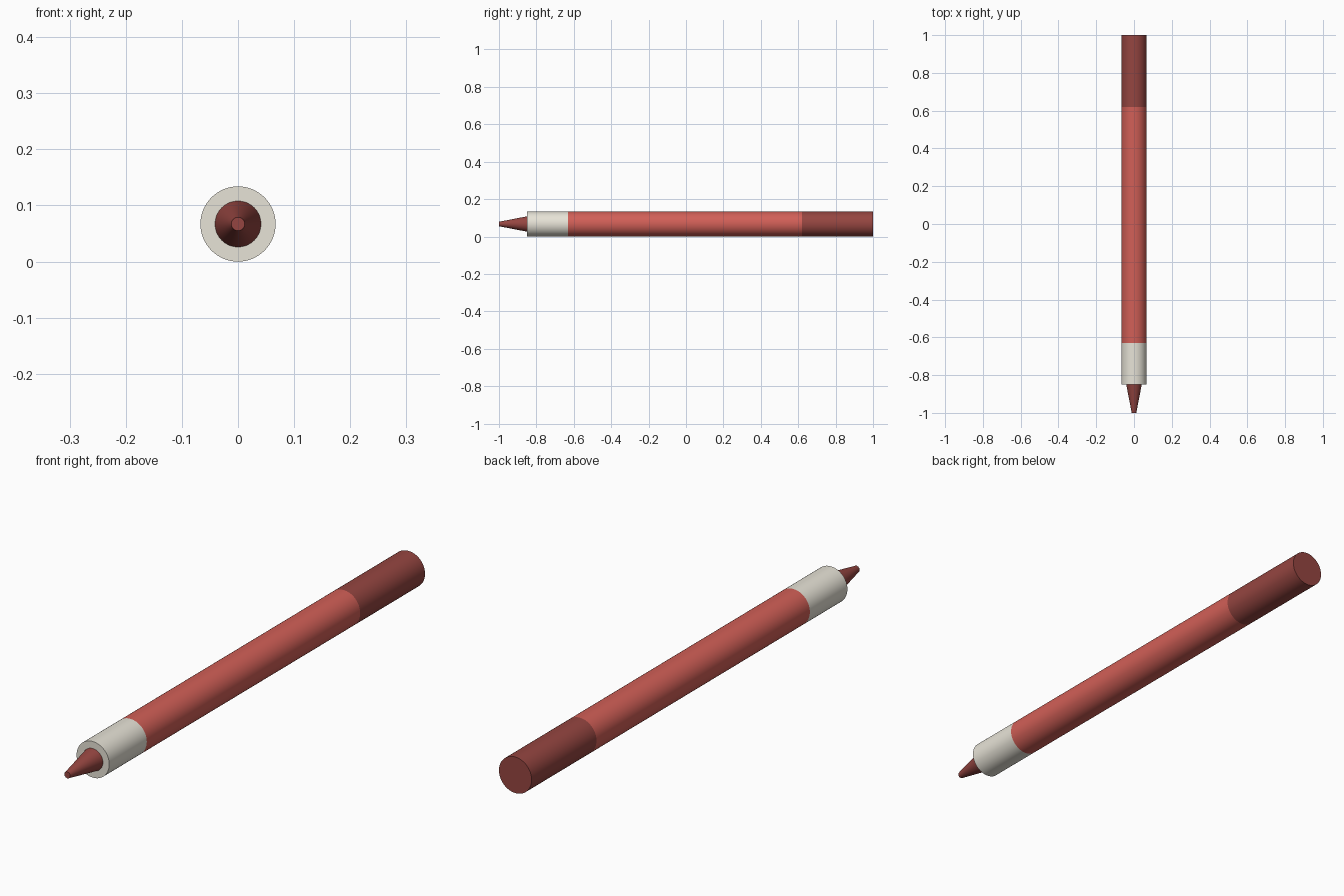
import bpy, math

if "Cube" in bpy.data.objects:
    bpy.data.objects.remove(bpy.data.objects["Cube"])

R = 0.067  # body radius, also the axis height


def material(name, rgb):
    mat = bpy.data.materials.new(name)
    mat.diffuse_color = (*rgb, 1)
    mat.use_nodes = True
    mat.node_tree.nodes["Principled BSDF"].inputs["Base Color"].default_value = mat.diffuse_color
    return mat


def section(name, y0, y1, r0, r1, mat):
    """Round section along y, from radius r0 at y0 to r1 at y1."""
    bpy.ops.mesh.primitive_cone_add(
        vertices=64, radius1=r0, radius2=r1, depth=y1 - y0,
        location=(0, (y0 + y1) / 2, R), rotation=(-math.pi / 2, 0, 0))
    obj = bpy.context.object
    obj.name = name
    obj.data.materials.append(mat)
    bpy.ops.object.shade_smooth_by_angle(angle=math.radians(30))
    return obj


red = material("red", (0.64, 0.115, 0.095))
dark_red = material("dark_red", (0.30, 0.06, 0.052))
cream = material("cream", (0.80, 0.77, 0.68))

# Writing tip, collar, barrel and end cap
section("tip", -1.0, -0.85, 0.012, 0.041, dark_red)
section("collar", -0.85, -0.63, R, R, cream)
section("barrel", -0.63, 0.62, R, R, red)
section("end_cap", 0.62, 1.0, R, R, dark_red)
